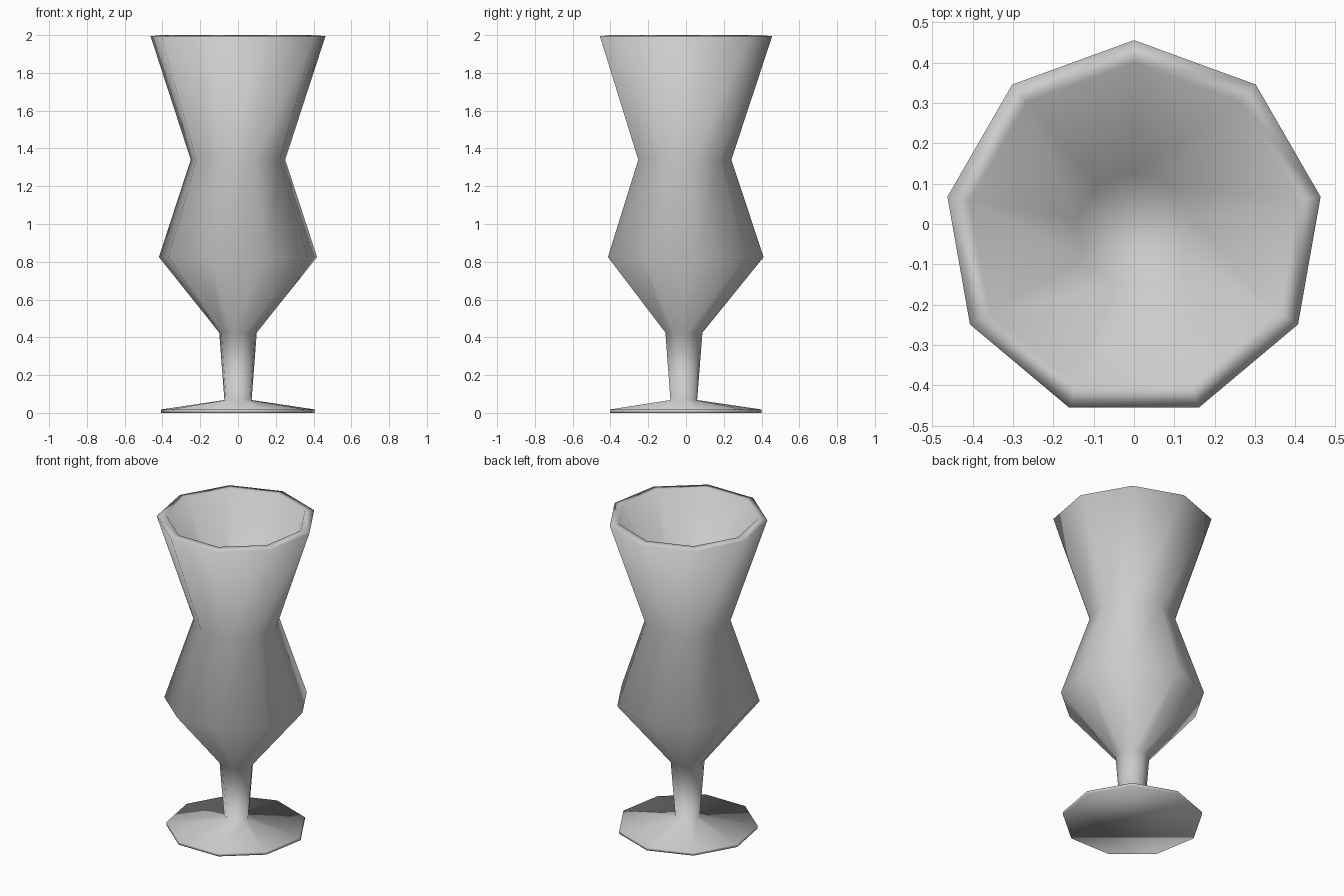
import bpy, bmesh
from math import sin, cos, pi

if "Cube" in bpy.data.objects:
    bpy.data.objects.remove(bpy.data.objects["Cube"])

SIDES = 9
CENTER_Y = -0.014  # a nonagon is not symmetric in y, so shift it to centre the bounds

# (radius, height) from the underside of the foot, up the outside, into the bowl
profile = [
    (0.413, 0.0), (0.413, 0.018),   # foot edge
    (0.073, 0.068), (0.101, 0.425),  # stem
    (0.425, 0.825), (0.254, 1.34),  # bulb and waist
    (0.470, 1.994), (0.414, 2.0),  # rim
    (0.145, 1.46),                 # inside floor
]


def lathe(name, points):
    bm = bmesh.new()
    rings = []
    for r, z in points:
        ring = []
        for i in range(SIDES):
            a = pi / 2 + 2 * pi * i / SIDES
            ring.append(bm.verts.new((r * cos(a), r * sin(a) + CENTER_Y, z)))
        rings.append(ring)
    for lower, upper in zip(rings, rings[1:]):
        for i in range(SIDES):
            j = (i + 1) % SIDES
            bm.faces.new((lower[i], lower[j], upper[j], upper[i]))
    bm.faces.new(rings[0][::-1])
    bm.faces.new(rings[-1])
    for f in bm.faces:
        f.smooth = True
    bmesh.ops.recalc_face_normals(bm, faces=bm.faces)
    mesh = bpy.data.meshes.new(name)
    bm.to_mesh(mesh)
    bm.free()
    obj = bpy.data.objects.new(name, mesh)
    bpy.context.collection.objects.link(obj)
    return obj


# Whole stemmed glass as one smooth-shaded lathe
lathe("stemmed_glass", profile)
